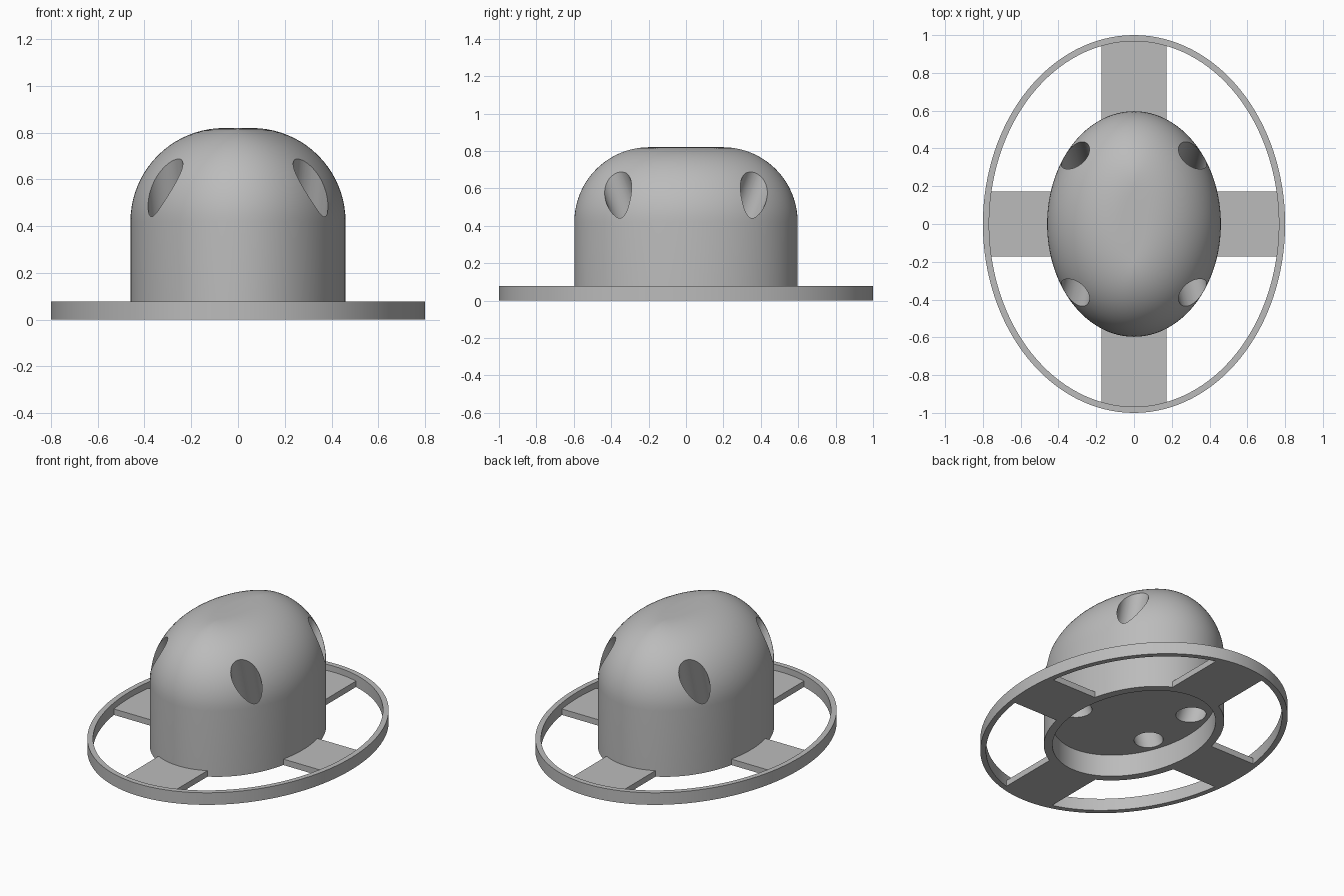
import bpy, bmesh
from math import sin, cos, pi, sqrt
from mathutils import Vector

cube = bpy.data.objects.get("Cube")
if cube:
    bpy.data.objects.remove(cube, do_unlink=True)

# One plain grey for everything
grey = bpy.data.materials.new("plain grey")
grey.use_nodes = True
COLOUR = (0.5, 0.5, 0.5, 1)
grey.diffuse_color = COLOUR
grey.node_tree.nodes["Principled BSDF"].inputs["Base Color"].default_value = COLOUR

SEG = 128
HUB_X, HUB_Y, WALL, TOP, FILLET = 0.46, 0.597, 0.05, 0.82, 0.4
ANGLES = [2 * pi * i / SEG for i in range(SEG)]


def finish(name, bm):
    bmesh.ops.remove_doubles(bm, verts=bm.verts, dist=0.0002)
    bmesh.ops.recalc_face_normals(bm, faces=bm.faces)
    mesh = bpy.data.meshes.new(name)
    bm.to_mesh(mesh)
    bm.free()
    mesh.materials.append(grey)
    obj = bpy.data.objects.new(name, mesh)
    bpy.context.collection.objects.link(obj)
    return obj


def select(obj):
    bpy.ops.object.select_all(action='DESELECT')
    obj.select_set(True)
    bpy.context.view_layer.objects.active = obj


def smooth(obj):
    select(obj)
    bpy.ops.object.shade_smooth_by_angle(angle=pi / 6)


def ellipse(bm, rx, ry, z):
    return [bm.verts.new((rx * cos(t), ry * sin(t), z)) for t in ANGLES]


def bridge(bm, a, b):
    for i in range(SEG):
        j = (i + 1) % SEG
        bm.faces.new((a[i], a[j], b[j], b[i]))


def dome_loop(bm, inset):
    # Inset the oval along its normals, stopping at the centre ridge
    verts = []
    for t in ANGLES:
        length = sqrt((cos(t) / HUB_X) ** 2 + (sin(t) / HUB_Y) ** 2)
        d = min(inset, HUB_X ** 2 * length)
        z = TOP - FILLET + sqrt(FILLET ** 2 - (FILLET - min(d, FILLET)) ** 2)
        verts.append(bm.verts.new((HUB_X * cos(t) - d * cos(t) / HUB_X / length,
                                   HUB_Y * sin(t) - d * sin(t) / HUB_Y / length, z)))
    return verts


# Oval hub with a fully rounded top
bm = bmesh.new()
STEPS = 20
loops = [ellipse(bm, HUB_X, HUB_Y, 0)]
bm.faces.new(loops[0])
loops += [dome_loop(bm, FILLET * (1 - cos(pi / 2 * k / STEPS))) for k in range(STEPS + 1)]
loops.append(dome_loop(bm, 1))
for lower, upper in zip(loops, loops[1:]):
    bridge(bm, lower, upper)
hub = finish("hub", bm)

# Cutter for the recess under the hub
bm = bmesh.new()
low, high = [ellipse(bm, HUB_X - WALL, HUB_Y - WALL, z) for z in (-0.1, 0.14)]
bridge(bm, low, high)
bm.faces.new(low)
bm.faces.new(high)
cutters = [finish("recess_cutter", bm)]

# Cutters for the four slanted through holes
for sx in (-1, 1):
    for sy in (-1, 1):
        start = Vector((sx * 0.27, sy * 0.19, 0.14))
        end = Vector((sx * 0.31, sy * 0.355, 0.57))
        axis = (end - start).normalized()
        bm = bmesh.new()
        bmesh.ops.create_cone(bm, cap_ends=True, segments=48, radius1=0.083,
                              radius2=0.083, depth=0.9)
        turn = Vector((0, 0, 1)).rotation_difference(axis).to_matrix()
        bmesh.ops.rotate(bm, verts=bm.verts, matrix=turn)
        bmesh.ops.translate(bm, verts=bm.verts, vec=start + axis * 0.4)
        cutters.append(finish("hole_cutter", bm))

select(hub)
for cutter in cutters:
    mod = hub.modifiers.new("cut", 'BOOLEAN')
    mod.operation = 'DIFFERENCE'
    mod.solver = 'EXACT'
    mod.object = cutter
    bpy.ops.object.modifier_apply(modifier=mod.name)
    bpy.data.objects.remove(cutter, do_unlink=True)
smooth(hub)

# Oval outer ring
bm = bmesh.new()
ring = [ellipse(bm, *p) for p in ((0.8, 1, 0), (0.8, 1, 0.077),
                                  (0.767, 0.967, 0.077), (0.767, 0.967, 0))]
for k in range(4):
    bridge(bm, ring[k], ring[(k + 1) % 4])
smooth(finish("outer_ring", bm))


# Four flat spokes joining the hub and the ring
def spoke(name, centre, size):
    bm = bmesh.new()
    bmesh.ops.create_cube(bm, size=1)
    bmesh.ops.scale(bm, verts=bm.verts, vec=size)
    bmesh.ops.translate(bm, verts=bm.verts, vec=centre)
    finish(name, bm)


THICK, WIDTH = 0.038, 0.345
for side, x_name, y_name in ((-1, "right_spoke", "front_spoke"), (1, "left_spoke", "back_spoke")):
    spoke(x_name, (side * 0.6, 0, THICK / 2), (0.35, WIDTH, THICK))
    spoke(y_name, (0, side * 0.76, THICK / 2), (WIDTH, 0.42, THICK))
